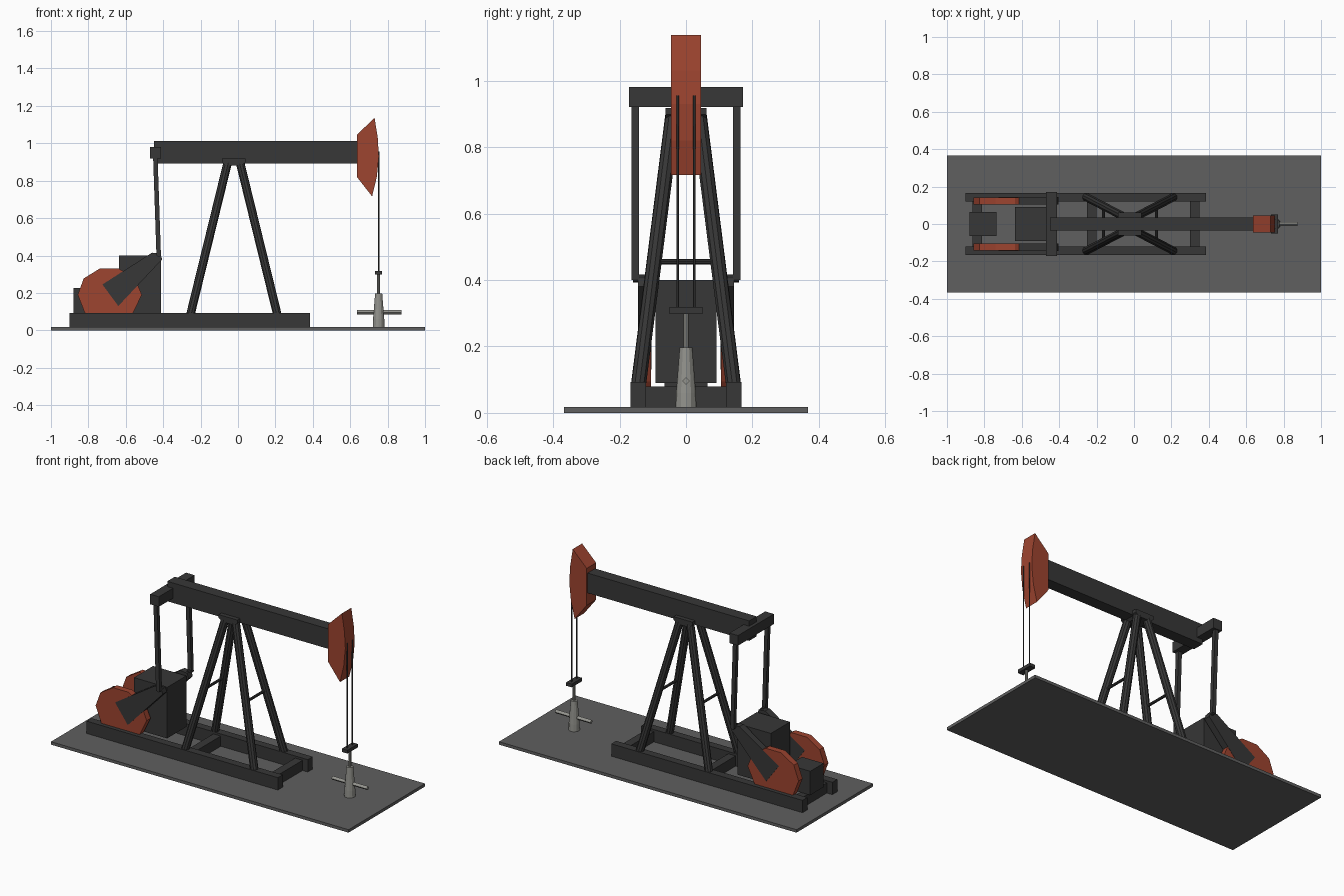
import bpy, bmesh
from mathutils import Vector

if "Cube" in bpy.data.objects:
    bpy.data.objects.remove(bpy.data.objects["Cube"])


def material(name, rgb):
    m = bpy.data.materials.new(name)
    m.diffuse_color = (*rgb, 1)
    m.use_nodes = True
    m.node_tree.nodes["Principled BSDF"].inputs["Base Color"].default_value = m.diffuse_color
    return m


DARK = material("dark_steel", (0.038, 0.038, 0.038))
SLAB = material("grey_concrete", (0.115, 0.115, 0.115))
RUST = material("rust_red", (0.34, 0.058, 0.029))
PIPE = material("light_pipe_grey", (0.29, 0.29, 0.265))


def finish(bm, name, mat):
    bmesh.ops.recalc_face_normals(bm, faces=bm.faces)
    me = bpy.data.meshes.new(name)
    bm.to_mesh(me)
    bm.free()
    me.materials.append(mat)
    ob = bpy.data.objects.new(name, me)
    bpy.context.collection.objects.link(ob)
    return ob


def extrude_profile(name, pts, y0, y1, mat):
    """Extrude an x-z outline from y0 to y1."""
    bm = bmesh.new()
    face = bm.faces.new([bm.verts.new((x, y0, z)) for x, z in pts])
    ext = bmesh.ops.extrude_face_region(bm, geom=[face])
    vs = [g for g in ext["geom"] if isinstance(g, bmesh.types.BMVert)]
    bmesh.ops.translate(bm, verts=vs, vec=(0, y1 - y0, 0))
    return finish(bm, name, mat)


def box(name, x0, x1, y0, y1, z0, z1, mat=DARK):
    return extrude_profile(name, [(x0, z0), (x1, z0), (x1, z1), (x0, z1)], y0, y1, mat)


def rod(name, a, b, r, mat=DARK, sides=10, r2=None):
    """Straight, optionally tapered, rod from a to b."""
    a, b = Vector(a), Vector(b)
    bm = bmesh.new()
    bmesh.ops.create_cone(bm, cap_ends=True, segments=sides, radius1=r,
                          radius2=r if r2 is None else r2, depth=(b - a).length)
    bm.transform((b - a).to_track_quat('Z', 'Y').to_matrix().to_4x4())
    bmesh.ops.translate(bm, verts=bm.verts, vec=(a + b) / 2)
    return finish(bm, name, mat)


# Ground slab and skid frame
box("ground_slab", -1, 1, -0.367, 0.367, 0, 0.018, SLAB)
for i, x in enumerate((-0.863, -0.25, 0.30)):
    box(f"skid_crosspiece_{i}", x, x + 0.05, -0.125, 0.125, 0.018, 0.08)

# Motor and gearbox
box("motor", -0.88, -0.735, -0.064, 0.064, 0.08, 0.225)
box("gearbox", -0.635, -0.412, -0.092, 0.092, 0.09, 0.40)

WEIGHT = [(-0.80, 0.07), (-0.82, 0.095), (-0.857, 0.19), (-0.825, 0.277), (-0.74, 0.33),
          (-0.637, 0.33), (-0.55, 0.277), (-0.514, 0.19), (-0.56, 0.095), (-0.58, 0.07)]
CRANK = [(-0.725, 0.245), (-0.64, 0.13), (-0.405, 0.38), (-0.415, 0.41), (-0.46, 0.415)]
PITMAN = [(-0.436, 0.40), (-0.412, 0.40), (-0.430, 0.93), (-0.454, 0.93)]
CX = -0.022  # centre of the tower

# Parts repeated on both sides
for s, side in ((-1, "front"), (1, "back")):
    box(f"skid_rail_{side}", -0.90, 0.385, s * 0.12, s * 0.167, 0.018, 0.093)
    extrude_profile(f"counterweight_{side}", WEIGHT, s * 0.105, s * 0.143, RUST)
    extrude_profile(f"crank_arm_{side}", CRANK, s * 0.104, s * 0.1445, DARK)
    extrude_profile(f"pitman_arm_{side}", PITMAN, s * 0.141, s * 0.164, DARK)
    rod(f"crank_pin_{side}", (-0.424, s * 0.12, 0.405), (-0.424, s * 0.16, 0.405), 0.012)
    for t, end in ((-1, "rear"), (1, "well")):
        rod(f"tower_leg_{side}_{end}", (CX + t * 0.232, s * 0.143, 0.085),
            (CX + t * 0.03, s * 0.038, 0.91), 0.023)
    rod(f"bridle_cable_{side}", (0.752, s * 0.025, 0.30), (0.752, s * 0.025, 0.955), 0.004, DARK, 6)

# Tower braces and saddle
for t, end in ((-1, "rear"), (1, "well")):
    x = CX + t * 0.142
    rod(f"tower_brace_{end}", (x, -0.096, 0.455), (x, 0.096, 0.455), 0.008, DARK, 8)
extrude_profile("saddle", [(-0.086, 0.918), (-0.086, 0.898), (-0.065, 0.88),
                           (0.018, 0.88), (0.039, 0.898), (0.039, 0.918)], -0.062, 0.062, DARK)

# Walking beam, equalizer and horsehead
box("walking_beam", -0.45, 0.64, -0.036, 0.036, 0.892, 1.013)
box("equalizer", -0.47, -0.412, -0.172, 0.172, 0.92, 0.981)
extrude_profile("horsehead", [(0.636, 1.045), (0.73, 1.137), (0.747, 1.03), (0.753, 0.93),
                              (0.742, 0.82), (0.717, 0.716), (0.636, 0.82)], -0.045, 0.045, RUST)

# Carrier bar, polished rod and wellhead
box("carrier_bar", 0.733, 0.771, -0.05, 0.05, 0.298, 0.318)
rod("polished_rod", (0.752, 0, 0.19), (0.752, 0, 0.30), 0.008, PIPE, 8)
rod("wellhead_base", (0.752, 0, 0.0), (0.752, 0, 0.06), 0.032, PIPE, 12, 0.030)
rod("wellhead_cone", (0.752, 0, 0.06), (0.752, 0, 0.197), 0.030, PIPE, 12, 0.019)
rod("flow_pipe", (0.635, 0, 0.096), (0.873, 0, 0.096), 0.012, PIPE, 4)
